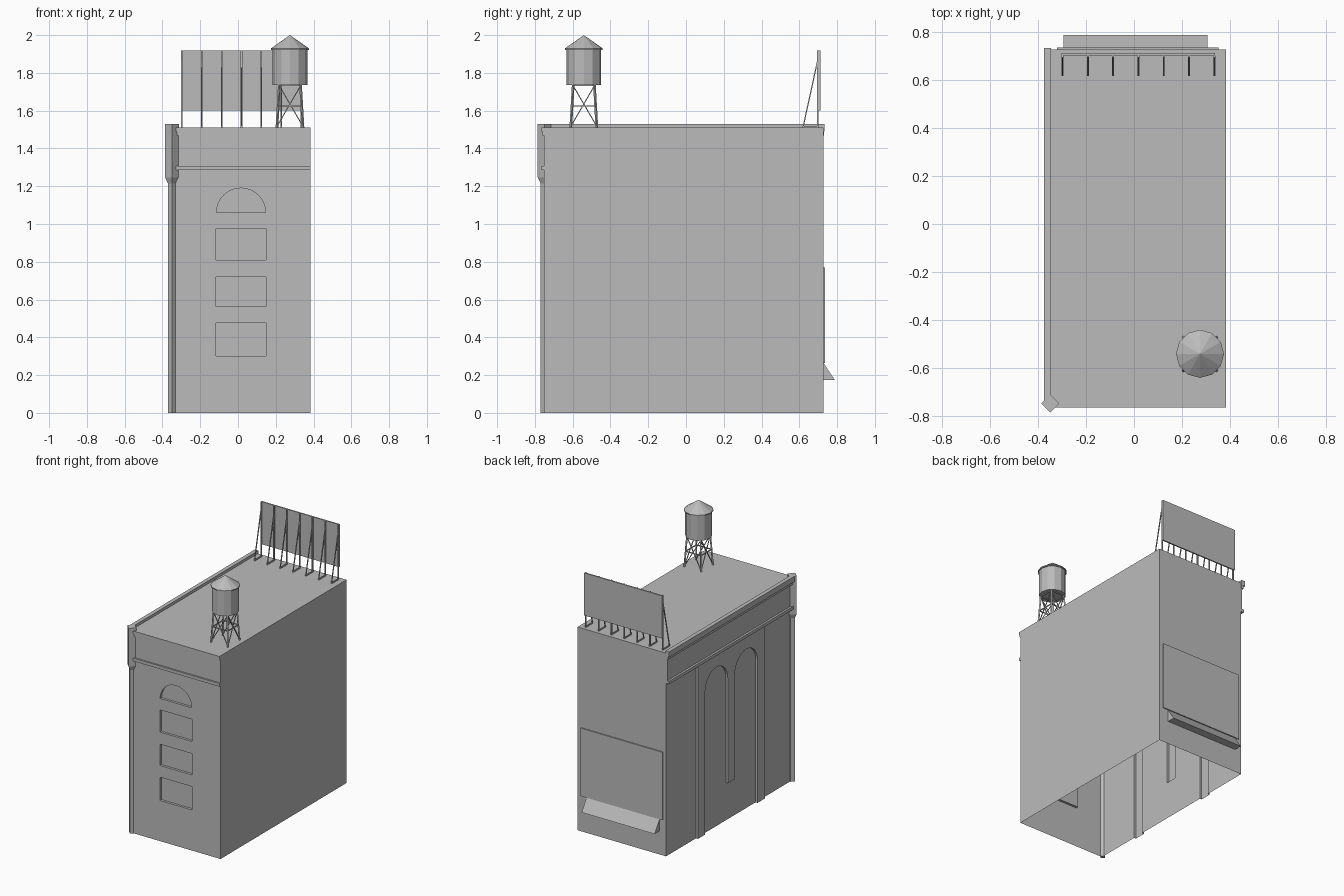
import bpy, bmesh, math
from mathutils import Vector

if "Cube" in bpy.data.objects:
    bpy.data.objects.remove(bpy.data.objects["Cube"], do_unlink=True)

grey = bpy.data.materials.new("stone grey")
grey.use_nodes = True
COLOUR = (0.5, 0.5, 0.5, 1)
grey.diffuse_color = COLOUR
grey.node_tree.nodes["Principled BSDF"].inputs["Base Color"].default_value = COLOUR

LEFT, RIGHT, FRONT, BACK, ROOF = -0.345, 0.383, -0.752, 0.727, 1.51


def finish(name, bm):
    bmesh.ops.recalc_face_normals(bm, faces=bm.faces)
    mesh = bpy.data.meshes.new(name)
    bm.to_mesh(mesh)
    bm.free()
    mesh.materials.append(grey)
    ob = bpy.data.objects.new(name, mesh)
    bpy.context.scene.collection.objects.link(ob)
    return ob


def add_box(bm, x0, x1, y0, y1, z0, z1):
    vs = bmesh.ops.create_cube(bm, size=1)["verts"]
    for v in vs:
        v.co = Vector((x1 if v.co.x > 0 else x0, y1 if v.co.y > 0 else y0,
                       z1 if v.co.z > 0 else z0))


def box(name, *dims):
    bm = bmesh.new()
    add_box(bm, *dims)
    return finish(name, bm)


def prism(name, points, axis, a, b):
    """Extrude a 2D outline along axis: 'x' takes (y, z), 'y' takes (x, z)."""
    place = (lambda p, t: (t, p[0], p[1])) if axis == "x" else (lambda p, t: (p[0], t, p[1]))
    bm = bmesh.new()
    face = bm.faces.new([bm.verts.new(place(p, a)) for p in points])
    out = bmesh.ops.extrude_face_region(bm, geom=[face])["geom"]
    move = Vector(place((0, 0), b - a))
    bmesh.ops.translate(bm, vec=move, verts=[g for g in out if isinstance(g, bmesh.types.BMVert)])
    return finish(name, bm)


def add_strut(bm, p, q, w=0.008):
    p, q = Vector(p), Vector(q)
    d = q - p
    mat = d.to_track_quat("Z", "Y").to_matrix().to_4x4()
    mat.translation = (p + q) / 2
    for v in bmesh.ops.create_cube(bm, size=1)["verts"]:
        v.co = mat @ Vector((v.co.x * w, v.co.y * w, v.co.z * d.length))


def arch(u0, u1, spring, steps=16):
    """Half-circle points from u1 over the top to u0."""
    c, r = (u0 + u1) / 2, (u1 - u0) / 2
    return [(c + r * math.cos(math.pi * i / steps), spring + r * math.sin(math.pi * i / steps))
            for i in range(steps + 1)]


def combine(target, tool, operation):
    mod = target.modifiers.new(operation, "BOOLEAN")
    mod.object, mod.operation, mod.solver = tool, operation, "EXACT"
    bpy.context.view_layer.objects.active = target
    bpy.ops.object.modifier_apply(modifier=mod.name)
    bpy.data.objects.remove(tool, do_unlink=True)


# Main walls, hollow underneath
walls = box("walls", LEFT, RIGHT, FRONT, BACK, -0.1, ROOF)

# Raised double-arched panel on the side wall
panel = [(-0.41, -0.15), (-0.325, -0.15)]
panel += arch(-0.325, -0.06, 1.06)[::-1] + [(-0.06, 0.28), (0.025, 0.28)]
panel += arch(0.025, 0.29, 1.06)[::-1] + [(0.29, -0.15), (0.375, -0.15), (0.375, 1.3), (-0.41, 1.3)]
combine(walls, prism("arched_panel", panel, "x", LEFT - 0.016, LEFT + 0.02), "UNION")

# Recessed front windows, the top one arched
for z0, z1 in ((0.302, 0.475), (0.562, 0.72), (0.81, 0.975)):
    combine(walls, box("window_cutter", -0.116, 0.148, FRONT - 0.1, FRONT + 0.018, z0, z1), "DIFFERENCE")
combine(walls, prism("window_cutter", arch(-0.114, 0.146, 1.06), "y", FRONT - 0.1, FRONT + 0.018),
        "DIFFERENCE")

# Open the underside
bm = bmesh.new()
bm.from_mesh(walls.data)
bmesh.ops.bisect_plane(bm, geom=bm.verts[:] + bm.edges[:] + bm.faces[:], plane_co=(0, 0, 0),
                       plane_no=(0, 0, 1), clear_inner=True)
bm.to_mesh(walls.data)
bm.free()

# Cornices: front ones sit on the wall, side ones also form the low parapet
box("front_top_cornice", LEFT, RIGHT, FRONT - 0.013, FRONT + 0.005, 1.49, ROOF)
box("front_under_cornice", LEFT, RIGHT, FRONT - 0.007, FRONT + 0.005, 1.468, 1.49)
box("front_mid_cornice", LEFT, RIGHT, FRONT - 0.012, FRONT + 0.005, 1.285, 1.308)
box("side_frieze", LEFT - 0.01, LEFT, FRONT, BACK, 1.3, 1.48)
box("side_parapet", LEFT - 0.03, LEFT, FRONT, BACK + 0.007, 1.49, 1.53)
box("side_under_cornice", LEFT - 0.02, LEFT, FRONT, BACK + 0.004, 1.468, 1.49)
box("side_mid_cornice", LEFT - 0.025, LEFT, FRONT, BACK, 1.285, 1.308)

# Diamond-shaped corner post with a wider tapered head
bm = bmesh.new()
rings = []
for z, r in ((0, 0.022), (1.215, 0.022), (1.247, 0.037), (1.53, 0.037)):
    rings.append([bm.verts.new((-0.349 + r * math.cos(a * math.pi / 2),
                                -0.748 + r * math.sin(a * math.pi / 2), z)) for a in range(4)])
for low, high in zip(rings, rings[1:]):
    for i in range(4):
        j = (i + 1) % 4
        bm.faces.new((low[i], low[j], high[j], high[i]))
bm.faces.new(rings[-1])
bm.faces.new(rings[0])
finish("corner_post", bm)

# Rear wall sign and the awning under it
box("rear_sign", -0.32, 0.352, BACK - 0.002, BACK + 0.008, 0.265, 0.77)
prism("rear_awning", [(BACK, 0.265), (BACK + 0.06, 0.175), (BACK, 0.175)], "x", -0.293, 0.307)

# Rooftop billboard on seven braced posts
box("billboard", -0.302, 0.338, 0.702, 0.712, 1.602, 1.918)
bm = bmesh.new()
for i in range(7):
    x = -0.298 + i * 0.1055
    add_strut(bm, (x, 0.698, ROOF), (x, 0.698, 1.918))
    add_strut(bm, (x, 0.62, ROOF + 0.004), (x, 0.698, 1.87), 0.006)
    add_strut(bm, (x, 0.617, ROOF + 0.004), (x, 0.7, ROOF + 0.004))
finish("billboard_frame", bm)

# Water tank: twelve-sided drum and conical cap
TX, TY = 0.275, -0.541
for name, z0, z1, r0, r1 in (("tank_drum", 1.737, 1.925, 0.092, 0.092),
                             ("tank_rim", 1.922, 1.93, 0.1, 0.1),
                             ("tank_cap", 1.93, 2.0, 0.1, 0)):
    bm = bmesh.new()
    bmesh.ops.create_cone(bm, cap_ends=True, segments=12, radius1=r0, radius2=r1, depth=z1 - z0)
    bmesh.ops.translate(bm, vec=(TX, TY, (z0 + z1) / 2), verts=bm.verts)
    bmesh.ops.remove_doubles(bm, verts=bm.verts, dist=1e-5)
    finish(name, bm)

# Splayed tank legs with rails and cross braces
bm = bmesh.new()


def leg_point(i, t):
    """Point on leg i at fraction t of its height."""
    s = 0.069 - 0.013 * t
    sx, sy = ((-1, -1), (1, -1), (1, 1), (-1, 1))[i % 4]
    return TX + sx * s, TY + sy * s, ROOF + 0.229 * t


for i in range(4):
    add_strut(bm, leg_point(i, 0), leg_point(i, 1), 0.01)
    for t in (0.5, 0.98):
        add_strut(bm, leg_point(i, t), leg_point(i + 1, t), 0.006)
    add_strut(bm, leg_point(i, 0.03), leg_point(i + 1, 0.97), 0.005)
    add_strut(bm, leg_point(i + 1, 0.03), leg_point(i, 0.97), 0.005)
finish("tank_legs", bm)
